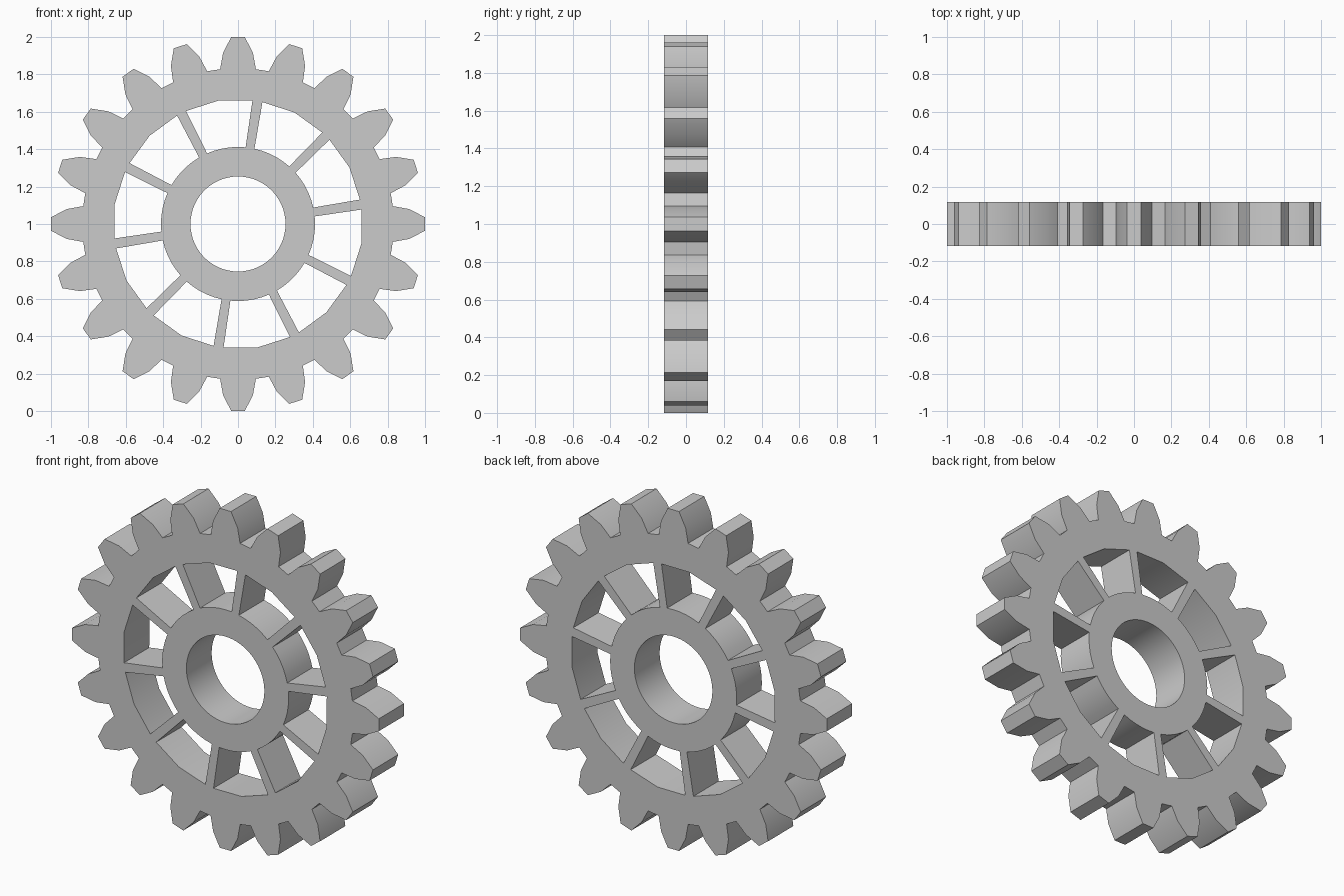
import bpy, bmesh
from math import radians, degrees, cos, sin, asin, pi

if "Cube" in bpy.data.objects:
    bpy.data.objects.remove(bpy.data.objects["Cube"])

TEETH, SPOKES, HALF_DEPTH = 20, 10, 0.1175


def polar(r, deg):
    return (r * cos(radians(deg)), r * sin(radians(deg)))


# toothed outer outline: root, bulging flank and flat tip, mirrored per tooth
FLANK = [(0.833, 6.6), (0.918, 5.0), (1.0, 2.1)]
outline = []
for i in range(TEETH):
    a = i * 360 / TEETH
    outline += [polar(r, a - d) for r, d in FLANK]
    outline += [polar(r, a + d) for r, d in reversed(FLANK)]

# round bore
bore = [polar(0.254, i * 360 / 64) for i in range(64)]


# window between two neighbouring spokes
def window(start):
    step = 360 / SPOKES
    hub_r, rim_r = 0.412, 0.665
    d_hub = degrees(asin(0.024 / hub_r))
    d_rim = degrees(asin(0.027 / rim_r))
    pts = [polar(rim_r, start + d_rim), polar(0.668, start + step / 2),
           polar(rim_r, start + step - d_rim)]
    n = 5
    for k in range(n + 1):
        t = k / n
        pts.append(polar(hub_r, start + (step - d_hub) * (1 - t) + d_hub * t))
    return pts


loops = [outline, bore] + [window(9 + i * 360 / SPOKES) for i in range(SPOKES)]

# filled flat profile, extruded to the gear's thickness
curve = bpy.data.curves.new("gear_wheel", 'CURVE')
curve.dimensions = '2D'
curve.fill_mode = 'BOTH'
curve.extrude = HALF_DEPTH
for pts in loops:
    s = curve.splines.new('POLY')
    s.points.add(len(pts) - 1)
    for p, (x, y) in zip(s.points, pts):
        p.co = (x, y, 0, 1)
    s.use_cyclic_u = True

gear = bpy.data.objects.new("gear_wheel", curve)
bpy.context.collection.objects.link(gear)
gear.rotation_euler = (pi / 2, 0, 0)
gear.location = (0, 0, 1)
bpy.context.view_layer.objects.active = gear
gear.select_set(True)
bpy.ops.object.convert(target='MESH')

# weld the faces to the walls and shade
gear = bpy.context.object
bm = bmesh.new()
bm.from_mesh(gear.data)
bmesh.ops.remove_doubles(bm, verts=bm.verts, dist=0.0005)
bmesh.ops.recalc_face_normals(bm, faces=bm.faces)
bm.to_mesh(gear.data)
bm.free()
bpy.ops.object.shade_smooth_by_angle(angle=radians(20))
